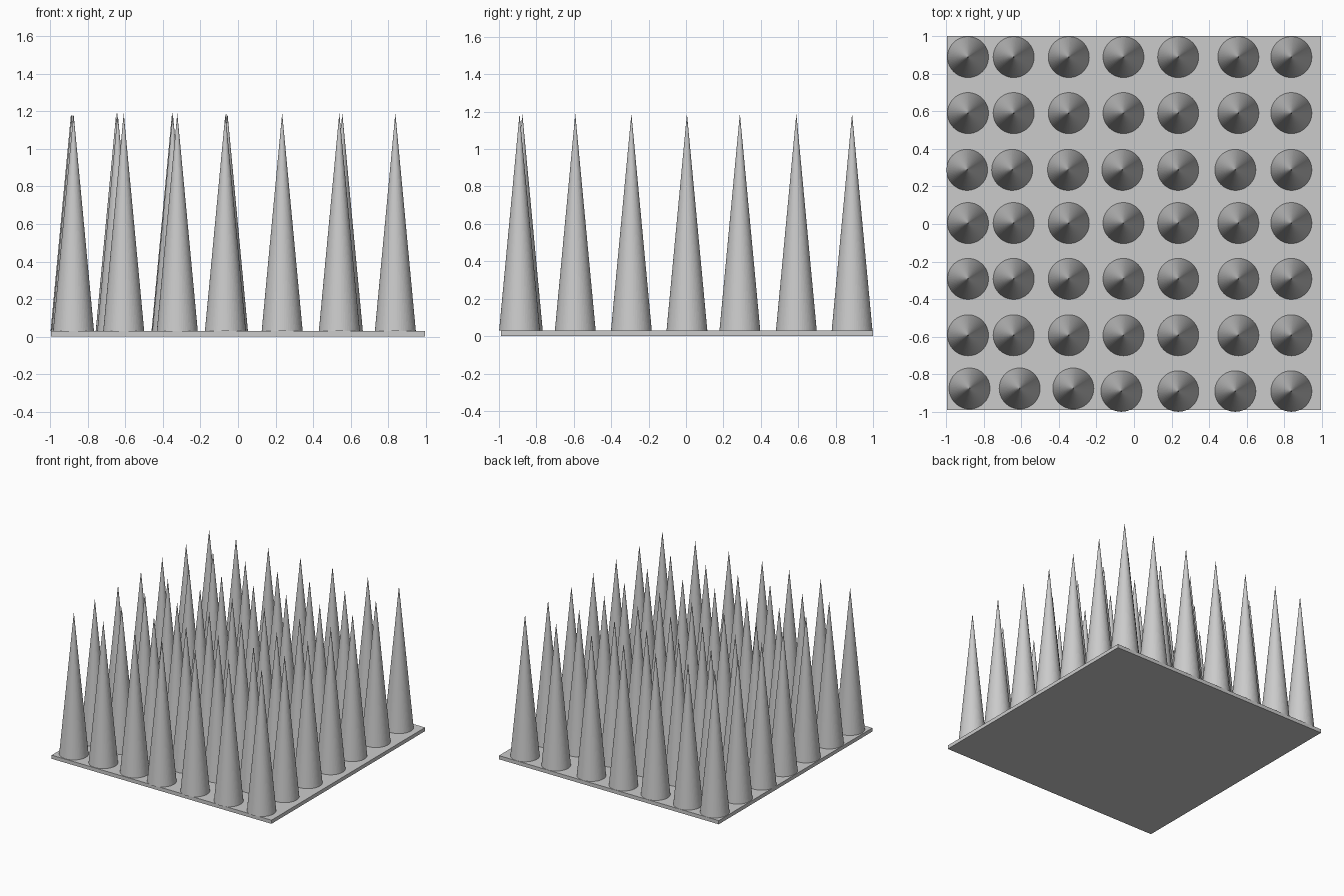
import bpy
import bmesh
from mathutils import Matrix

cube = bpy.data.objects.get("Cube")
if cube:
    bpy.data.objects.remove(cube)

PLATE_TOP = 0.03
TIP = 1.19
RADIUS = 0.109

# Single grey finish
grey = bpy.data.materials.new("plain grey")
grey.use_nodes = True
colour = (0.6, 0.6, 0.6, 1)
grey.diffuse_color = colour
grey.node_tree.nodes["Principled BSDF"].inputs["Base Color"].default_value = colour


def add_object(name, bm):
    mesh = bpy.data.meshes.new(name)
    bm.to_mesh(mesh)
    bm.free()
    mesh.materials.append(grey)
    obj = bpy.data.objects.new(name, mesh)
    bpy.context.collection.objects.link(obj)
    return obj


# Base plate
bm = bmesh.new()
bmesh.ops.create_cube(bm, size=1, matrix=Matrix.Translation((0, 0.005, PLATE_TOP / 2))
                      @ Matrix.Diagonal((1.992, 1.988, PLATE_TOP, 1)))
add_object("base_plate", bm)

# Spike positions: a regular grid with a few slightly shifted spikes
columns = [-0.883, -0.64, -0.347, -0.056, 0.235, 0.555, 0.837]
rows = [-0.89, -0.592, -0.292, 0.005, 0.288, 0.59, 0.888]
shifted = {
    (0, 0): (-0.875, -0.875), (1, 0): (-0.608, -0.875), (2, 0): (-0.323, -0.875),
    (3, 0): (-0.067, -0.89), (5, 0): (0.539, -0.89),
    (0, 4): (-0.888, 0.288), (1, 4): (-0.648, 0.288), (2, 4): (-0.351, 0.288),
    (3, 4): (-0.062, 0.288), (5, 4): (0.539, 0.288),
}

# Spikes share one cone mesh
bm = bmesh.new()
bmesh.ops.create_cone(bm, cap_ends=True, segments=64, radius1=RADIUS, radius2=0,
                      depth=TIP - PLATE_TOP)
bmesh.ops.remove_doubles(bm, verts=bm.verts, dist=0.0001)
spike = add_object("spike", bm)
for j, y in enumerate(rows):
    for i, x in enumerate(columns):
        px, py = shifted.get((i, j), (x, y))
        copy = bpy.data.objects.new(f"spike_row{j + 1}_column{i + 1}", spike.data)
        copy.location = (px, py, (TIP + PLATE_TOP) / 2)
        bpy.context.collection.objects.link(copy)
bpy.data.objects.remove(spike)
